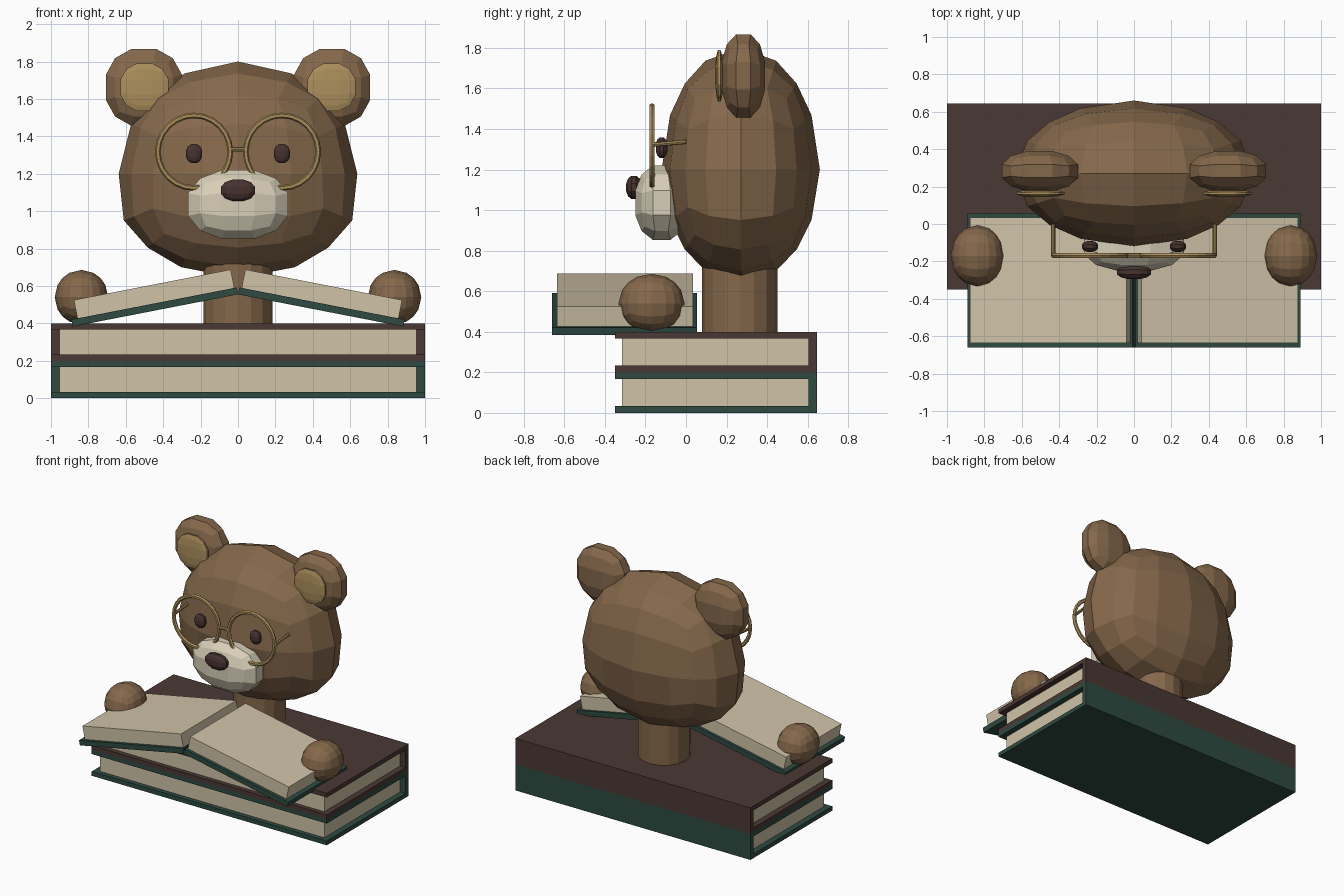
import bpy, bmesh, math
from mathutils import Vector, Matrix

if "Cube" in bpy.data.objects:
    bpy.data.objects.remove(bpy.data.objects["Cube"])


def material(name, r, g, b):
    lin = [((c / 255 + 0.055) / 1.055) ** 2.4 for c in (r, g, b)]
    m = bpy.data.materials.new(name)
    m.diffuse_color = (*lin, 1)
    m.use_nodes = True
    m.node_tree.nodes["Principled BSDF"].inputs["Base Color"].default_value = m.diffuse_color
    return m


FUR = material("brown fur", 133, 104, 75)
CREAM = material("cream muzzle", 216, 207, 184)
PAGE = material("page", 208, 195, 168)
GREEN = material("green cover", 46, 74, 65)
MAROON = material("dark brown cover", 74, 56, 51)
GOLD = material("gold", 172, 143, 92)
DARK = material("nose brown", 70, 50, 47)


def finish(name, bm, mat):
    bmesh.ops.recalc_face_normals(bm, faces=bm.faces)
    mesh = bpy.data.meshes.new(name)
    bm.to_mesh(mesh)
    bm.free()
    mesh.materials.append(mat)
    ob = bpy.data.objects.new(name, mesh)
    bpy.context.collection.objects.link(ob)
    return ob


def ball(name, centre, half, mat, n=3, shape=None):
    """Cube grid pushed onto an ellipsoid; half = overall half sizes."""
    bm = bmesh.new()
    bmesh.ops.create_cube(bm, size=2)
    bmesh.ops.subdivide_edges(bm, edges=bm.edges[:], cuts=n - 1, use_grid_fill=True)
    for v in bm.verts:
        v.co.normalize()
    top = max(v.co.z for v in bm.verts)
    for v in bm.verts:
        p = v.co / top
        if shape:
            p = shape(p)
        v.co = Vector(c + h * q for c, h, q in zip(centre, half, p))
    return finish(name, bm, mat)


def box(name, lo, hi, mat):
    bm = bmesh.new()
    bmesh.ops.create_cube(bm, size=1)
    for v in bm.verts:
        v.co = Vector(a + (b - a) * (c + 0.5) for a, b, c in zip(lo, hi, v.co))
    return finish(name, bm, mat)


def rod(name, a, b, r, mat, sides=8):
    a, b = Vector(a), Vector(b)
    bm = bmesh.new()
    rot = (b - a).to_track_quat('Z', 'Y').to_matrix().to_4x4()
    bmesh.ops.create_cone(bm, cap_ends=True, segments=sides, radius1=r, radius2=r,
                          depth=(b - a).length,
                          matrix=Matrix.Translation((a + b) / 2) @ rot)
    return finish(name, bm, mat)


# closed books: C-shaped cover with the spine at the back, page block inside
def closed_book(name, z, mat):
    t, f, b, h = 0.033, -0.35, 0.645, 0.2
    outline = [(f, 0), (b, 0), (b, h), (f, h), (f, h - t), (b - 0.04, h - t),
               (b - 0.04, t), (f, t)]
    bm = bmesh.new()
    face = bm.faces.new([bm.verts.new((-1, y, z + dz)) for y, dz in outline])
    ext = bmesh.ops.extrude_face_region(bm, geom=[face])["geom"]
    bmesh.ops.translate(bm, vec=(2, 0, 0),
                        verts=[e for e in ext if isinstance(e, bmesh.types.BMVert)])
    finish(name + "_cover", bm, mat)
    box(name + "_pages", (-0.955, -0.315, z + t), (0.955, b - 0.04, z + h - t), PAGE)


closed_book("lower_book", 0, GREEN)
closed_book("upper_book", 0.2, MAROON)

# open book: two tilted halves meeting at the middle
for s, side in ((1, "right"), (-1, "left")):
    for name, x0, x1, z0, z1, y0, y1, mat in (
            ("cover", 0, 0.9, 0, 0.038, -0.66, 0.055, GREEN),
            ("pages", 0.013, 0.867, 0.038, 0.138, -0.637, 0.035, PAGE)):
        xs = sorted((s * x0, s * x1))
        ob = box(f"open_book_{name}_{side}", (xs[0], y0, z0), (xs[1], y1, z1), mat)
        ob.location = (0, 0, 0.555)
        ob.rotation_euler = (0, s * math.radians(11), 0)

# neck
rod("neck", (0, 0.265, 0.4), (0, 0.265, 0.85), 0.185, FUR, 16)


# head: wider cheeks and a flatter chin below the middle
def cheeks(p):
    return Vector((p.x * 1.07, p.y, p.z * 0.93)) if p.z < -0.01 else p


ball("head", (0, 0.27, 1.2), (0.638, 0.39, 0.6), FUR, 4, cheeks)
ball("muzzle", (0, -0.12, 1.036), (0.267, 0.13, 0.183), CREAM)
ball("nose", (0, -0.257, 1.112), (0.09, 0.038, 0.057), DARK)

# ears, eyes, paws and spectacles on both sides
for s, side in ((1, "right"), (-1, "left")):
    ball("ear_" + side, (s * 0.503, 0.283, 1.662), (0.203, 0.107, 0.205), FUR)
    ball("inner_ear_" + side, (s * 0.5, 0.164, 1.663), (0.128, 0.02, 0.127), GOLD)
    ball("eye_" + side, (s * 0.235, -0.12, 1.308), (0.043, 0.029, 0.051), DARK)
    ball("paw_" + side, (s * 0.837, -0.17, 0.54), (0.143, 0.163, 0.146), FUR, 4)
    bpy.ops.mesh.primitive_torus_add(location=(s * 0.235, -0.168, 1.318),
                                     rotation=(math.pi / 2, 0, 0),
                                     major_radius=0.194, minor_radius=0.015,
                                     major_segments=24, minor_segments=6)
    rim = bpy.context.object
    rim.name = "spectacle_rim_" + side
    rim.data.materials.append(GOLD)
    rod("spectacle_arm_" + side, (s * 0.432, -0.17, 1.322), (s * 0.432, 0.0, 1.337),
        0.011, GOLD)
rod("spectacle_bridge", (-0.05, -0.168, 1.33), (0.05, -0.168, 1.33), 0.012, GOLD)
